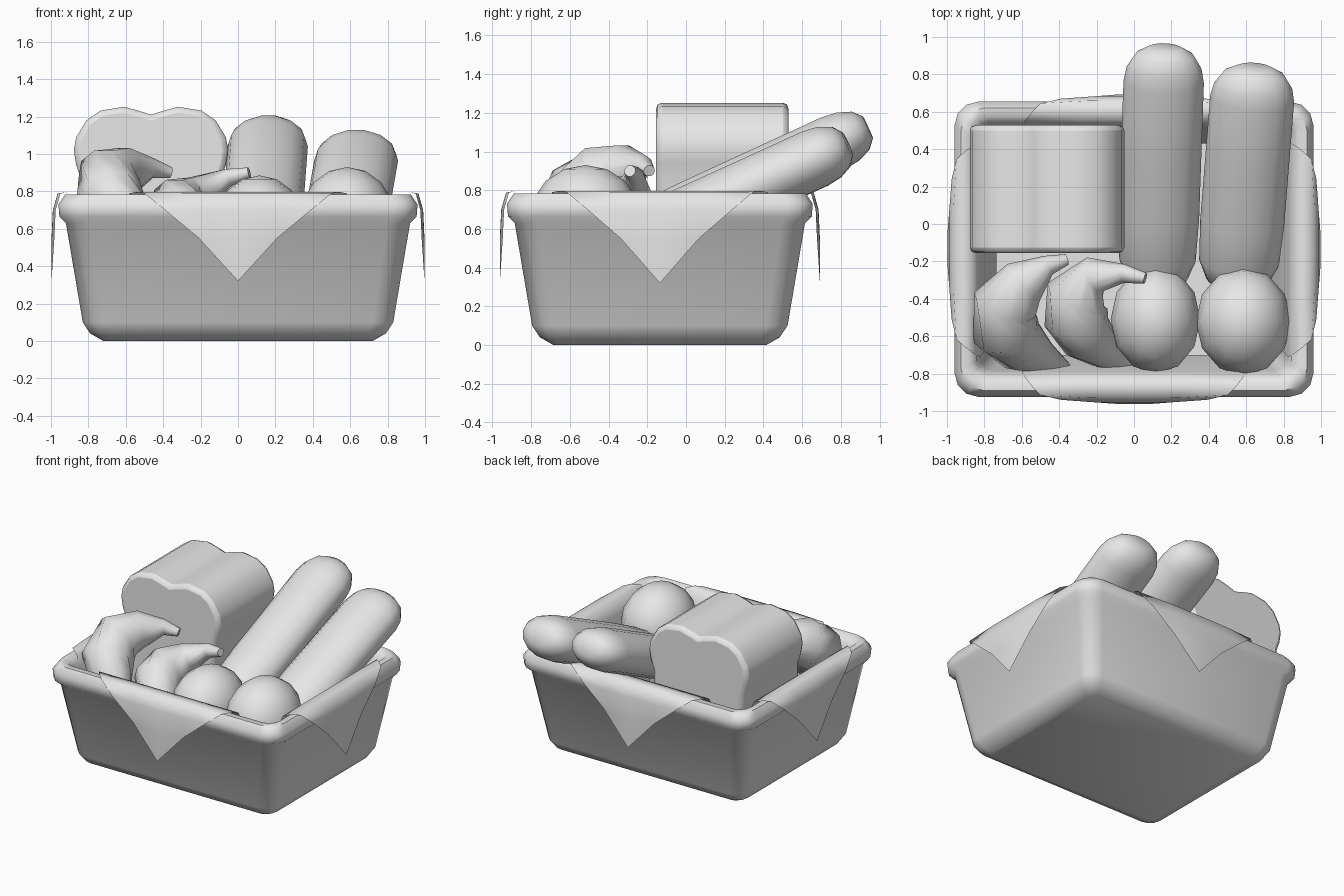
import bpy, bmesh, math
from mathutils import Vector

if "Cube" in bpy.data.objects:
    bpy.data.objects.remove(bpy.data.objects["Cube"])

CY = -0.135          # basket centre in y
SHRINK = 0.17        # basket is this much shorter (per half) in y than in x

grey = bpy.data.materials.new("plain_grey")
grey.diffuse_color = (0.8, 0.8, 0.8, 1)
grey.use_nodes = True
grey.node_tree.nodes["Principled BSDF"].inputs["Base Color"].default_value = grey.diffuse_color


def finish(name, bm, angle=40, fix_normals=True):
    """Turn a bmesh into a smooth-shaded object."""
    if fix_normals:
        bmesh.ops.recalc_face_normals(bm, faces=bm.faces)
    me = bpy.data.meshes.new(name)
    bm.to_mesh(me)
    bm.free()
    me.materials.append(grey)
    ob = bpy.data.objects.new(name, me)
    bpy.context.collection.objects.link(ob)
    bpy.ops.object.select_all(action='DESELECT')
    ob.select_set(True)
    bpy.context.view_layer.objects.active = ob
    bpy.ops.object.shade_smooth_by_angle(angle=math.radians(angle))
    return ob


def loft(bm, rings):
    """Bridge closed rings of points and cap both ends."""
    vs = [[bm.verts.new(p) for p in ring] for ring in rings]
    n = len(vs[0])
    for a, b in zip(vs, vs[1:]):
        for i in range(n):
            j = (i + 1) % n
            bm.faces.new((a[i], a[j], b[j], b[i]))
    bm.faces.new(vs[0][::-1])
    bm.faces.new(vs[-1])


def rounded_rect(hx, hy, r, z, seg=3):
    pts = []
    for k, (sx, sy) in enumerate(((1, 1), (-1, 1), (-1, -1), (1, -1))):
        for i in range(seg + 1):
            a = math.pi / 2 * (k + i / seg)
            pts.append((sx * (hx - r) + r * math.cos(a),
                        CY + sy * (hy - r) + r * math.sin(a), z))
    return pts


def tube(name, path, squash=1.0, sides=12):
    """Sweep an elliptical section along (x, y, z, radius) points."""
    pts = [Vector(p[:3]) for p in path]
    rings = []
    for i, p in enumerate(pts):
        t = (pts[min(i + 1, len(pts) - 1)] - pts[max(i - 1, 0)]).normalized()
        side = t.cross(Vector((0, 0, 1))).normalized()
        up = side.cross(t)
        r = path[i][3]
        rings.append([p + side * r * math.cos(a) + up * r * squash * math.sin(a)
                      for a in (2 * math.pi * k / sides for k in range(sides))])
    bm = bmesh.new()
    loft(bm, rings)
    return finish(name, bm, 60)


# Basket: outer wall, rolled rim, inner wall and floor (half width, z, corner radius)
profile = [(0.72, 0.0, 0.05), (0.79, 0.04, 0.09), (0.83, 0.10, 0.11), (0.92, 0.63, 0.12),
           (0.955, 0.665, 0.13), (0.96, 0.73, 0.13), (0.925, 0.782, 0.12),
           (0.88, 0.782, 0.09), (0.84, 0.74, 0.07), (0.82, 0.63, 0.07), (0.74, 0.10, 0.06)]
bm = bmesh.new()
loft(bm, [rounded_rect(d, d - SHRINK, r, z) for d, z, r in profile])
finish("basket", bm, 50)

# Cloth: four flaps lining the inside and hanging over the rim to a point
rows = [(0.735, 0.13, 0.50), (0.825, 0.70, 0.60), (0.86, 0.79, 0.58), (0.91, 0.797, 0.54),
        (0.965, 0.788, 0.50), (0.99, 0.70, 0.39), (0.997, 0.55, 0.21), (0.997, 0.32, 0.0)]
for k, label in enumerate(("front", "right", "back", "left")):
    bm = bmesh.new()
    grid = []
    for i, (d, z, w) in enumerate(rows):
        line = []
        for u in (-1, -0.5, 0, 0.5, 1):
            out = d - (0.015 * u ** 4 if 4 <= i < 7 else 0)
            out -= 0 if k % 2 else SHRINK
            p = Vector((u * w * (1 if k % 2 == 0 else 0.96), -out))
            for _ in range(k):                      # quarter turns around the basket
                p = Vector((-p.y, p.x))
            line.append(bm.verts.new((p.x, p.y + CY, z)))
        grid.append(line)
    for a, b in zip(grid, grid[1:]):
        for i in range(4):
            bm.faces.new((a[i], b[i], b[i + 1], a[i + 1]))
    bmesh.ops.remove_doubles(bm, verts=bm.verts, dist=0.0005)
    bmesh.ops.reverse_faces(bm, faces=[f for f in bm.faces if f.calc_center_median().z > 0.79
                                       and f.normal.z < 0])
    finish(label + "_cloth_flap", bm, 70)

# Loaf: twin-humped slice profile extruded from front to back
half = [(0.0, 1.21), (0.07, 1.232), (0.145, 1.252), (0.27, 1.232), (0.345, 1.18),
        (0.40, 1.09), (0.413, 1.02), (0.40, 0.94), (0.375, 0.87), (0.375, 0.32)]
outline = half + [(-x, z) for x, z in half[:0:-1]]
bm = bmesh.new()
loft(bm, [[(-0.465 + x, y, z) for x, z in outline] for y in (-0.155, 0.53)])
loaf = finish("bread_loaf", bm, 50)
bev = loaf.modifiers.new("soft_ends", 'BEVEL')
bev.width, bev.segments, bev.limit_method = 0.03, 2, 'ANGLE'
bev.angle_limit = math.radians(60)

# Baguettes: long rolls leaning out over the back rim
ends = [(0, 0.35), (0.04, 0.75), (0.12, 0.95), (0.3, 1), (0.6, 1), (0.86, 1),
        (0.92, 0.93), (0.97, 0.74), (1, 0.42)]
for name, a, b, r in (("left_baguette", (0.12, -0.35, 0.53), (0.165, 0.94, 1.125), 0.215),
                      ("right_baguette", (0.55, -0.35, 0.50), (0.645, 0.835, 1.04), 0.225)):
    a, b = Vector(a), Vector(b)
    tube(name, [(*a.lerp(b, t), r * s) for t, s in ends], 0.7, 14)

# Bananas: curved tapering tubes from stem to tip
tube("left_banana", [(-0.36, -0.19, 0.90, 0.03), (-0.46, -0.22, 0.925, 0.055),
                     (-0.59, -0.31, 0.91, 0.13), (-0.69, -0.43, 0.87, 0.175),
                     (-0.69, -0.56, 0.77, 0.185), (-0.60, -0.65, 0.66, 0.15),
                     (-0.48, -0.72, 0.55, 0.09), (-0.36, -0.77, 0.46, 0.03)], 1, 10)
tube("right_banana", [(0.06, -0.29, 0.90, 0.03), (-0.05, -0.265, 0.875, 0.05),
                      (-0.21, -0.27, 0.79, 0.10), (-0.31, -0.38, 0.72, 0.165),
                      (-0.31, -0.50, 0.67, 0.175), (-0.25, -0.60, 0.60, 0.15),
                      (-0.13, -0.70, 0.50, 0.09), (0.0, -0.78, 0.42, 0.03)], 1, 10)

# Round fruit
for name, c, s in (("left_fruit", (0.115, -0.51, 0.62), (0.24, 0.29, 0.265)),
                   ("right_fruit", (0.585, -0.52, 0.65), (0.255, 0.29, 0.28))):
    bm = bmesh.new()
    bmesh.ops.create_uvsphere(bm, u_segments=12, v_segments=8, radius=1)
    for v in bm.verts:
        v.co = Vector(c) + Vector([v.co[i] * s[i] for i in range(3)])
    finish(name, bm, 60)
